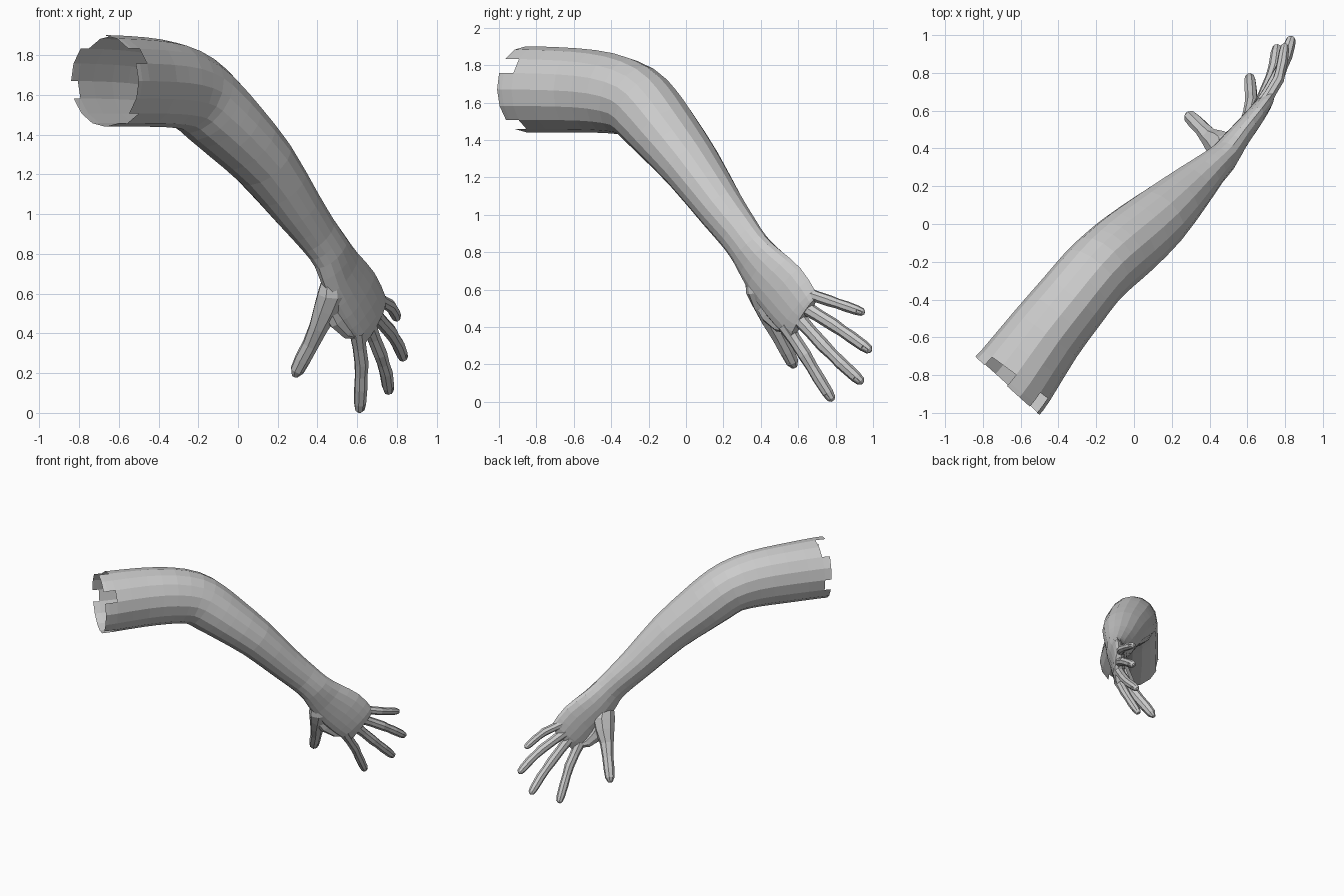
import bpy, bmesh, math
from mathutils import Vector

skin = bpy.data.materials.new("grey_skin")
skin.diffuse_color = (0.6, 0.6, 0.6, 1)
BACK = Vector((0.77, -0.64, 0))   # direction the back of the hand faces


def smooth_path(pts, steps):
    """Catmull-Rom through rows of (x, y, z, half thickness, half width)."""
    out = []
    for i in range(len(pts) - 1):
        p0, p1 = pts[max(i - 1, 0)], pts[i]
        p2, p3 = pts[i + 1], pts[min(i + 2, len(pts) - 1)]
        for s in range(steps):
            t = s / steps
            out.append([0.5 * (2 * b + (c - a) * t + (2 * a - 5 * b + 4 * c - d) * t * t
                               + (3 * b - a - 3 * c + d) * t ** 3)
                        for a, b, c, d in zip(p0, p1, p2, p3)])
    return out + [list(pts[-1])]


def loft(name, pts, sides, steps, gaps=(), nail=False, turn=0.0):
    rows = smooth_path(pts, steps)
    centres = [Vector(r[:3]) for r in rows]
    bm = bmesh.new()
    rings = []
    for i, r in enumerate(rows):
        axis = (centres[min(i + 1, len(rows) - 1)] - centres[max(i - 1, 0)]).normalized()
        p = (BACK - axis * BACK.dot(axis)).normalized()
        n = p.cross(axis)
        rings.append([bm.verts.new(centres[i] + p * r[3] * math.cos(a) + n * r[4] * math.sin(a))
                      for a in (2 * math.pi * (k + turn) / sides for k in range(sides))])
    nail_face = None
    for i in range(len(rings) - 1):
        for k in range(sides):
            if i < steps and k in gaps:
                continue
            j = (k + 1) % sides
            f = bm.faces.new((rings[i][k], rings[i + 1][k], rings[i + 1][j], rings[i][j]))
            if nail and k == 0 and i == len(rings) - 3:
                nail_face = f
    bm.faces.new(rings[-1][::-1])
    bm.normal_update()
    if nail_face:
        bmesh.ops.inset_individual(bm, faces=[nail_face], thickness=0.004, depth=-0.003)
    loose = [v for v in bm.verts if not v.link_faces]
    bmesh.ops.delete(bm, geom=loose, context='VERTS')
    me = bpy.data.meshes.new(name)
    bm.to_mesh(me)
    bm.free()
    me.materials.append(skin)
    ob = bpy.data.objects.new(name, me)
    bpy.context.collection.objects.link(ob)
    return ob


# Arm from the ragged open end through the elbow and wrist to the knuckles
loft("arm_and_palm", [
    (-0.67, -0.855, 1.67, 0.23, 0.23),
    (-0.625, -0.80, 1.67, 0.225, 0.23),
    (-0.47, -0.585, 1.665, 0.205, 0.225),
    (-0.33, -0.41, 1.65, 0.195, 0.215),
    (-0.22, -0.275, 1.61, 0.19, 0.20),
    (-0.13, -0.19, 1.53, 0.19, 0.195),
    (-0.03, -0.105, 1.43, 0.188, 0.18),
    (0.13, 0.03, 1.26, 0.168, 0.155),
    (0.30, 0.19, 1.03, 0.125, 0.13),
    (0.40, 0.285, 0.90, 0.095, 0.12),
    (0.465, 0.345, 0.81, 0.082, 0.122),
    (0.52, 0.42, 0.705, 0.068, 0.15),
    (0.60, 0.52, 0.59, 0.056, 0.172),
    (0.66, 0.60, 0.485, 0.045, 0.16),
    (0.685, 0.63, 0.45, 0.028, 0.135),
], 16, 2, gaps=(1, 4, 5, 8, 13))


# Digits: base, two joints and tip, with radius
def digit(name, a, b, c, tip, r):
    a, b, c, tip = map(Vector, (a, b, c, tip))
    end = (tip - c).normalized()
    pts = [(*a, r * 1.25, r * 1.25), (*a.lerp(b, 0.5), r * 1.05, r * 1.05),
           (*b, r * 1.08, r * 1.08), (*b.lerp(c, 0.5), r * 0.95, r * 0.95), (*c, r, r),
           (*(tip - end * r * 1.5), r * 0.92, r * 0.92),
           (*(tip - end * r * 0.4), r * 0.72, r * 0.72), (*tip, r * 0.3, r * 0.3)]
    loft(name, pts, 8, 1, nail=True, turn=-0.5)


digit("index_finger", (0.60, 0.53, 0.41), (0.622, 0.635, 0.25), (0.618, 0.71, 0.125),
      (0.612, 0.785, 0.005), 0.034)
digit("middle_finger", (0.65, 0.59, 0.46), (0.715, 0.735, 0.30), (0.745, 0.83, 0.205),
      (0.76, 0.945, 0.10), 0.034)
digit("ring_finger", (0.67, 0.62, 0.515), (0.765, 0.79, 0.41), (0.805, 0.885, 0.345),
      (0.835, 0.99, 0.27), 0.033)
digit("little_finger", (0.685, 0.63, 0.585), (0.765, 0.765, 0.54), (0.785, 0.855, 0.51),
      (0.80, 0.955, 0.475), 0.029)

# Thumb with its fleshy base
loft("thumb", [
    (0.475, 0.365, 0.70, 0.04, 0.06),
    (0.475, 0.40, 0.60, 0.07, 0.09),
    (0.445, 0.425, 0.52, 0.065, 0.075),
    (0.405, 0.455, 0.43, 0.048, 0.053),
    (0.365, 0.50, 0.345, 0.042, 0.042),
    (0.325, 0.54, 0.27, 0.041, 0.041),
    (0.298, 0.567, 0.215, 0.036, 0.036),
    (0.285, 0.58, 0.185, 0.016, 0.016),
], 8, 1, nail=True, turn=-0.5)

# Web of skin between the thumb and the palm
loft("thumb_web", [
    (0.46, 0.41, 0.56, 0.04, 0.07),
    (0.50, 0.45, 0.47, 0.036, 0.06),
    (0.55, 0.50, 0.41, 0.03, 0.04),
    (0.60, 0.54, 0.39, 0.02, 0.02),
], 8, 1)
